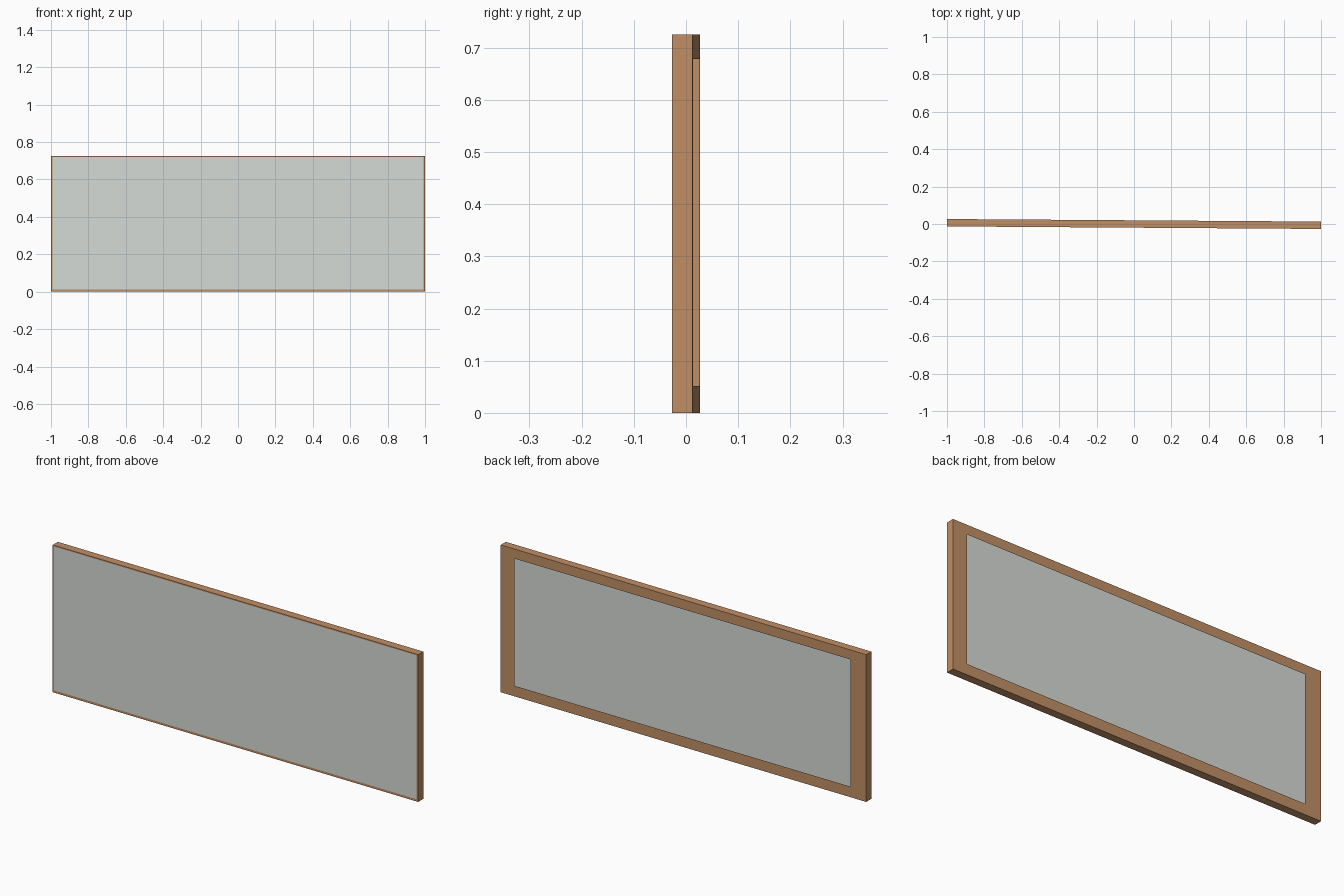
import bpy
import bmesh
import math

cube = bpy.data.objects.get("Cube")
if cube:
    bpy.data.objects.remove(cube, do_unlink=True)


def material(name, color):
    mat = bpy.data.materials.new(name)
    mat.use_nodes = True
    mat.diffuse_color = color
    mat.node_tree.nodes["Principled BSDF"].inputs["Base Color"].default_value = color
    return mat


wood = material("warm wood", (0.53, 0.275, 0.13, 1))
grey = material("pale grey", (0.67, 0.705, 0.67, 1))

HEIGHT = 0.725
FRONT, BACK = -0.0197, 0.0197
TURN = math.radians(-0.39)          # slight turn about the vertical axis

# Rectangles as x min, x max, z min, z max
OUTER = (-1.0, 1.0, 0.0, HEIGHT)
LIP = (-0.993, 0.992, 0.011, HEIGHT - 0.006)
SHEET = (-0.996, 0.995, 0.008, HEIGHT - 0.003)
OPENING = (-0.914, 0.925, 0.052, 0.678)


def build(name, sections, mat, capped):
    """Bridge rectangles at given depths, with the ends capped or left open."""
    bm = bmesh.new()
    loops = []
    for (x0, x1, z0, z1), y in sections:
        corners = ((x0, z0), (x1, z0), (x1, z1), (x0, z1))
        loops.append([bm.verts.new((x, y, z)) for x, z in corners])
    if capped:
        bm.faces.new(loops[0])
        bm.faces.new(loops[-1])
    for a, b in zip(loops, loops[1:]):
        for i in range(4):
            j = (i + 1) % 4
            bm.faces.new((a[i], a[j], b[j], b[i]))
    bmesh.ops.recalc_face_normals(bm, faces=bm.faces)
    mesh = bpy.data.meshes.new(name)
    bm.to_mesh(mesh)
    bm.free()
    mesh.materials.append(mat)
    obj = bpy.data.objects.new(name, mesh)
    obj.rotation_euler.z = TURN
    bpy.context.collection.objects.link(obj)


# Hollow frame shell: narrow rim in front, broad border behind
build("frame", [(LIP, FRONT), (OUTER, FRONT), (OUTER, BACK), (OPENING, BACK)],
      wood, False)

# Thin sheet just behind the front rim
build("panel", [(SHEET, FRONT + 0.001), (SHEET, FRONT + 0.003)], grey, True)
